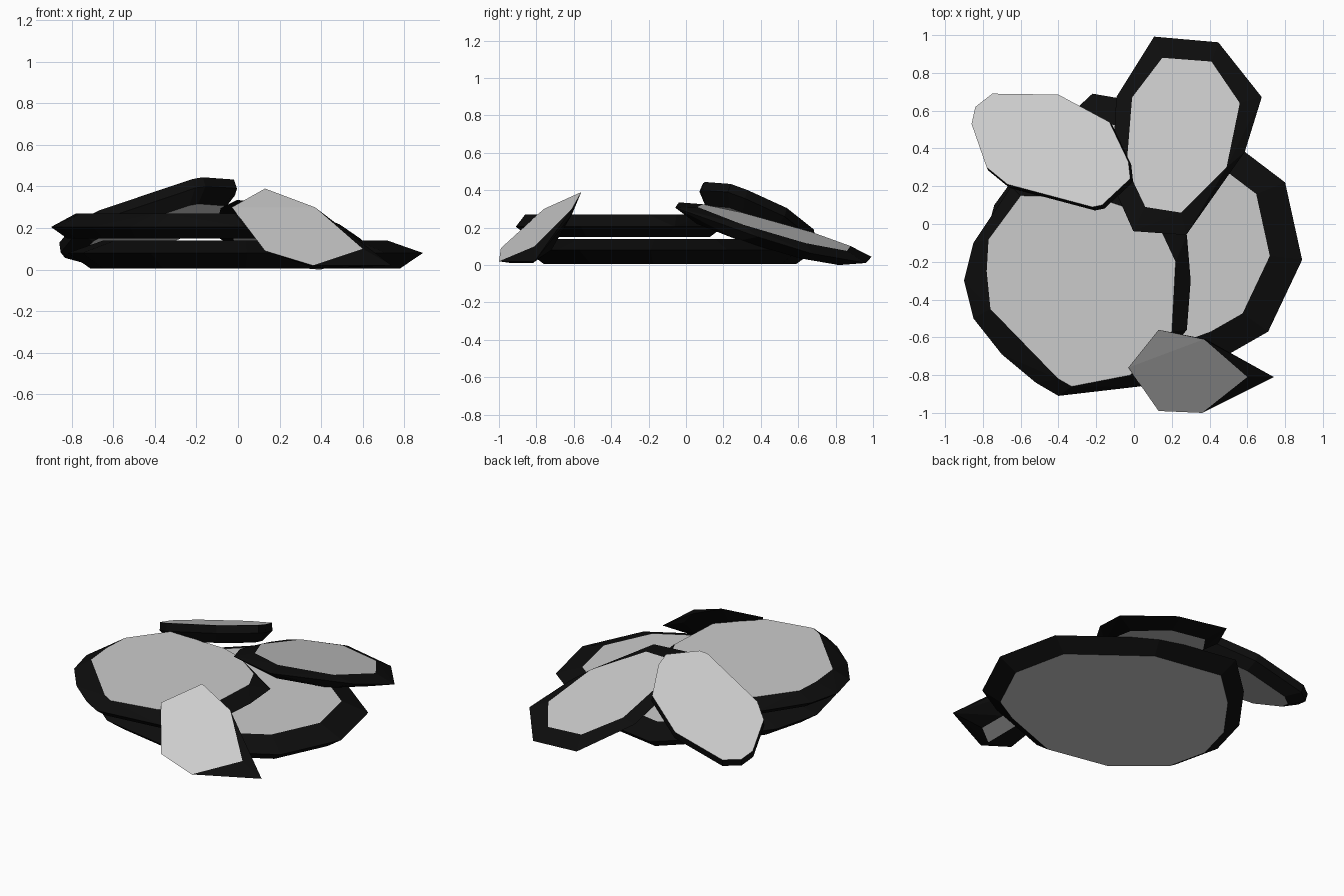
import bpy, bmesh

if "Cube" in bpy.data.objects:
    bpy.data.objects.remove(bpy.data.objects["Cube"])

black = bpy.data.materials.new("black_rim")
black.diffuse_color = (0.004, 0.004, 0.004, 1)
black.use_nodes = True
black.node_tree.nodes["Principled BSDF"].inputs["Base Color"].default_value = black.diffuse_color
grey = bpy.data.materials.new("grey_stone")
grey.diffuse_color = (0.8, 0.8, 0.8, 1)
grey.use_nodes = True
grey.node_tree.nodes["Principled BSDF"].inputs["Base Color"].default_value = grey.diffuse_color


def stone(name, top, rim, bottom):
    """Convex stone: grey top and bottom facets, black bevelled sides."""
    bm = bmesh.new()
    groups = [[bm.verts.new((x, y, max(z, 0))) for x, y, z in g] for g in (top, rim, bottom)]
    res = bmesh.ops.convex_hull(bm, input=bm.verts[:])
    loose = [v for v in bm.verts if not v.link_faces]
    sets = [set(groups[0]), set(groups[2])]
    bmesh.ops.recalc_face_normals(bm, faces=bm.faces[:])
    for f in bm.faces:
        f.material_index = 0 if any(set(f.verts) <= s for s in sets) else 1
    bmesh.ops.delete(bm, geom=loose, context='VERTS')
    bmesh.ops.dissolve_limit(bm, angle_limit=0.03, verts=bm.verts[:], edges=bm.edges[:],
                             delimit={'MATERIAL'})
    me = bpy.data.meshes.new(name)
    bm.to_mesh(me)
    bm.free()
    me.materials.append(grey)
    me.materials.append(black)
    ob = bpy.data.objects.new(name, me)
    bpy.context.collection.objects.link(ob)


def scaled(pts, s):
    cx = (min(p[0] for p in pts) + max(p[0] for p in pts)) / 2
    cy = (min(p[1] for p in pts) + max(p[1] for p in pts)) / 2
    return [(cx + (x - cx) * s, cy + (y - cy) * s) for x, y in pts]


def on_plane(pts, z0, a=0, b=0, depth=0):
    """Lift outline points to the plane z0 + a x + b y, sunk along its normal."""
    return [(x + a * depth, y + b * depth, z0 + a * x + b * y - depth) for x, y in pts]


# Large flat stone at the bottom
rim = [(.89, -.19), (.8, .22), (.58, .39), (.3, .6), (-.1, .67), (-.22, .69), (-.5, .43),
       (-.74, .1), (-.82, -.2), (-.75, -.5), (-.42, -.77), (.04, -.86), (.5, -.69), (.71, -.57)]
stone("base_stone", on_plane(scaled(rim, .8), .14), on_plane(rim, .08),
      on_plane(scaled(rim, .87), .005))

# Upper flat stone
rim = [(-.9, -.3), (-.85, -.1), (-.65, .2), (-.2, .2), (0, .12), (.2, -.03), (.28, -.06),
       (.3, -.3), (.28, -.56), (.03, -.86), (-.4, -.91), (-.52, -.84), (-.7, -.69), (-.85, -.5)]
top = [(-.78, -.25), (-.77, -.08), (-.6, .15), (-.2, .14), (-.05, .09), (.15, -.05), (.22, -.2),
       (.2, -.57), (-.02, -.8), (-.33, -.86), (-.4, -.82), (-.76, -.45)]
stone("upper_stone", on_plane(top, .27), on_plane(rim, .205), on_plane(scaled(rim, .87), .15))

# Leaning stone at the back right
rim = [(.11, 1), (.45, .97), (.68, .68), (.59, .39), (.28, -.05), (0, -.03), (-.08, .15),
       (-.1, .5), (-.09, .68)]
top = [(.15, .88), (.41, .86), (.56, .64), (.49, .3), (.25, .06), (.06, .09), (-.04, .3),
       (-.01, .67)]
p = (.357, -.12, -.27)
stone("back_right_stone", on_plane(top, *p), on_plane(rim, *p, .03),
      on_plane(scaled(top, .95), *p, .085))

# Steeper leaning stone at the back left
top = [(-.86, .53), (-.84, .62), (-.75, .69), (-.4, .685), (-.13, .54), (-.03, .33),
       (-.02, .24), (-.17, .1), (-.22, .09), (-.67, .21), (-.78, .3)]
p = (.52, .245, -.34)
stone("back_left_stone", on_plane(top, *p), on_plane(scaled(top, 1.01), *p, .045),
      on_plane(scaled(top, .83), *p, .1))

# Small upright stone at the front
top = [(-.03, -.76, .3), (.13, -.56, .39), (.37, -.61, .3), (.6, -.81, .1), (.36, -1, .02),
       (.13, -.99, .09)]
rim = [(.74, -.81, .02), (.5, -.69, .15), (.38, -.61, .27)]
bottom = [(.15, -.7, .2), (.42, -.72, .08), (.5, -.82, .01), (.36, -.93, .01)]
stone("front_stone", top, rim, bottom)
